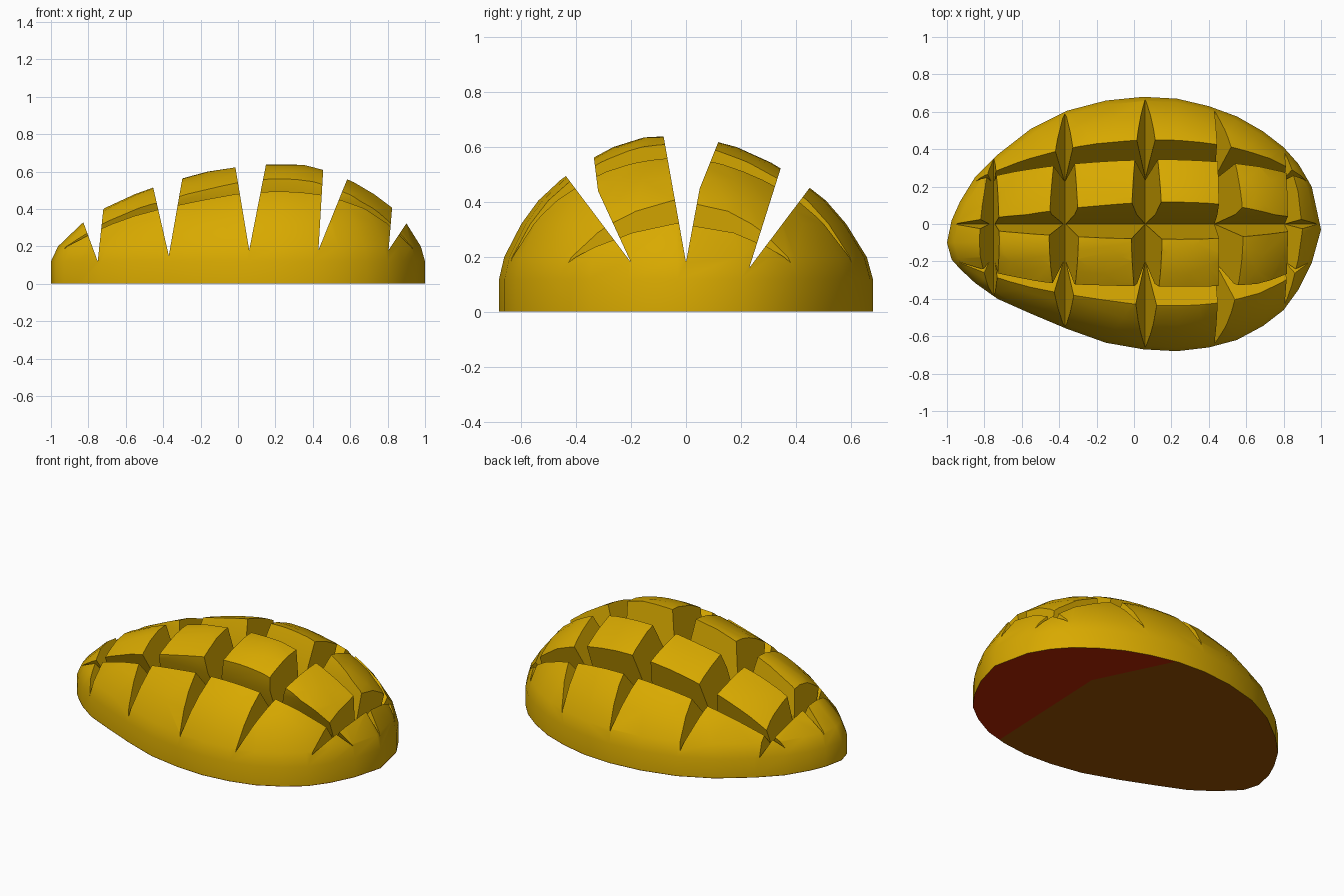
import bpy, bmesh, math

if "Cube" in bpy.data.objects:
    bpy.data.objects.remove(bpy.data.objects["Cube"])

def material(name, rgb):
    m = bpy.data.materials.new(name)
    m.diffuse_color = (*rgb, 1)
    m.use_nodes = True
    m.node_tree.nodes["Principled BSDF"].inputs["Base Color"].default_value = m.diffuse_color
    return m

FLESH = material("golden flesh", (0.69, 0.40, 0.0))
RED = material("red skin", (0.48, 0.018, 0.0))
BROWN = material("brown skin", (0.31, 0.08, 0.0))

def make_object(name, bm, mats=()):
    bmesh.ops.recalc_face_normals(bm, faces=bm.faces[:])
    me = bpy.data.meshes.new(name)
    bm.to_mesh(me)
    bm.free()
    ob = bpy.data.objects.new(name, me)
    for m in mats:
        me.materials.append(m)
    bpy.context.collection.objects.link(ob)
    return ob

# plan outline: x, back y, front y
plan = [(-0.975, 0.02, -0.19), (-0.93, 0.12, -0.24), (-0.85, 0.25, -0.315), (-0.73, 0.37, -0.40),
        (-0.55, 0.51, -0.48), (-0.36, 0.605, -0.56), (-0.15, 0.66, -0.635), (0.05, 0.68, -0.67),
        (0.23, 0.67, -0.68), (0.40, 0.63, -0.66), (0.55, 0.575, -0.62), (0.69, 0.495, -0.545),
        (0.80, 0.41, -0.46), (0.88, 0.32, -0.35), (0.95, 0.20, -0.21)]
outline = ([(-1, -0.1)] + [(x, b) for x, b, f in plan] + [(1, -0.03)]
           + [(x, f) for x, b, f in reversed(plan)])
N = len(outline)
CX, CY = 0.25, -0.06
BASE = 0.0015

# domed flesh: outline scaled inward at rising heights
profile = [(1, BASE), (1, 0.12), (0.97, 0.20), (0.87, 0.32), (0.77, 0.405), (0.64, 0.48),
           (0.5, 0.543), (0.33, 0.60), (0.15, 0.635)]
bm = bmesh.new()
rings = [[bm.verts.new((CX + (x - CX) * s, CY + (y - CY) * s, z)) for x, y in outline]
         for s, z in profile]
for a, b in zip(rings, rings[1:]):
    for i in range(N):
        j = (i + 1) % N
        bm.faces.new((a[i], a[j], b[j], b[i]))
bm.faces.new(rings[0])
top = bm.verts.new((CX, CY, 0.64))
for i in range(N):
    bm.faces.new((rings[-1][i], rings[-1][(i + 1) % N], top))
flesh = make_object("scored_flesh", bm, [FLESH])

# V-shaped cutters: left wall points, groove bottom, right wall points
def extend(p, q, z=0.9):
    k = (z - p[1]) / (q[1] - p[1])
    return (p[0] + (q[0] - p[0]) * k, z)

def wedge(name, left, bottom, right, along_x):
    l = [bottom] + left
    r = [bottom] + right
    pts = [extend(l[-2], l[-1])] + left[::-1] + [bottom] + right + [extend(r[-2], r[-1])]
    bm = bmesh.new()
    ends = [[bm.verts.new((e, u, z) if along_x else (u, e, z)) for u, z in pts]
            for e in (-1.3, 1.3)]
    n = len(pts)
    for i in range(n):
        j = (i + 1) % n
        bm.faces.new((ends[0][i], ends[0][j], ends[1][j], ends[1][i]))
    bm.faces.new(ends[0])
    bm.faces.new(ends[1])
    return make_object(name, bm)

long_cuts = [([(-0.43, 0.485)], (-0.20, 0.18), [(-0.32, 0.44), (-0.335, 0.56)]),
             ([(-0.08, 0.63)], (0.0, 0.18), [(0.05, 0.45), (0.11, 0.60)]),
             ([(0.35, 0.54)], (0.23, 0.16), [(0.46, 0.465)])]
cross_cuts = [([(-0.82, 0.31)], (-0.75, 0.12), [(-0.72, 0.40)]),
              ([(-0.45, 0.50)], (-0.37, 0.15), [(-0.30, 0.55)]),
              ([(-0.01, 0.60)], (0.06, 0.18), [(0.15, 0.64)]),
              ([(0.455, 0.60)], (0.43, 0.18), [(0.58, 0.55)]),
              ([(0.825, 0.42)], (0.805, 0.18), [(0.905, 0.33)])]
cutters = ([wedge("long_cutter", *c, True) for c in long_cuts]
           + [wedge("cross_cutter", *c, False) for c in cross_cuts])
bpy.context.view_layer.objects.active = flesh
for c in cutters:
    mod = flesh.modifiers.new("groove", 'BOOLEAN')
    mod.operation = 'DIFFERENCE'
    mod.solver = 'EXACT'
    mod.object = c
    bpy.ops.object.modifier_apply(modifier=mod.name)
for c in cutters:
    bpy.data.objects.remove(c, do_unlink=True)
for p in flesh.data.polygons:
    p.material_index = 0

# flat skin underneath, split into red and brown along a bowed line
MID_X, MID_Y, BACK_SLOPE, FRONT_SLOPE = 0.48, 0.2, 0.49, 0.04
bm = bmesh.new()
bm.faces.new([bm.verts.new((x, y, 0)) for x, y in outline])

def cut(faces, co, no):
    edges = {e for f in faces for e in f.edges}
    verts = {v for f in faces for v in f.verts}
    bmesh.ops.bisect_plane(bm, geom=[*verts, *edges, *faces], plane_co=co, plane_no=no)

cut(bm.faces[:], (0, MID_Y, 0), (0, 1, 0))
for s, slope in ((1, BACK_SLOPE), (-1, FRONT_SLOPE)):
    side = [f for f in bm.faces if (f.calc_center_median().y - MID_Y) * s > 0]
    cut(side, (MID_X, MID_Y, 0), (1, s * slope, 0))
for f in bm.faces:
    c = f.calc_center_median()
    d = c.y - MID_Y
    limit = MID_X - (BACK_SLOPE * d if d > 0 else -FRONT_SLOPE * d)
    f.material_index = 0 if c.x > limit else 1
skin = make_object("skin_base", bm, [RED, BROWN])
# the flat skin faces down
if any(p.normal.z > 0.5 for p in skin.data.polygons):
    skin.data.flip_normals()

# smooth dome with crisp cuts
bpy.ops.object.select_all(action='DESELECT')
flesh.select_set(True)
bpy.context.view_layer.objects.active = flesh
bpy.ops.object.shade_smooth_by_angle(angle=math.radians(28))
